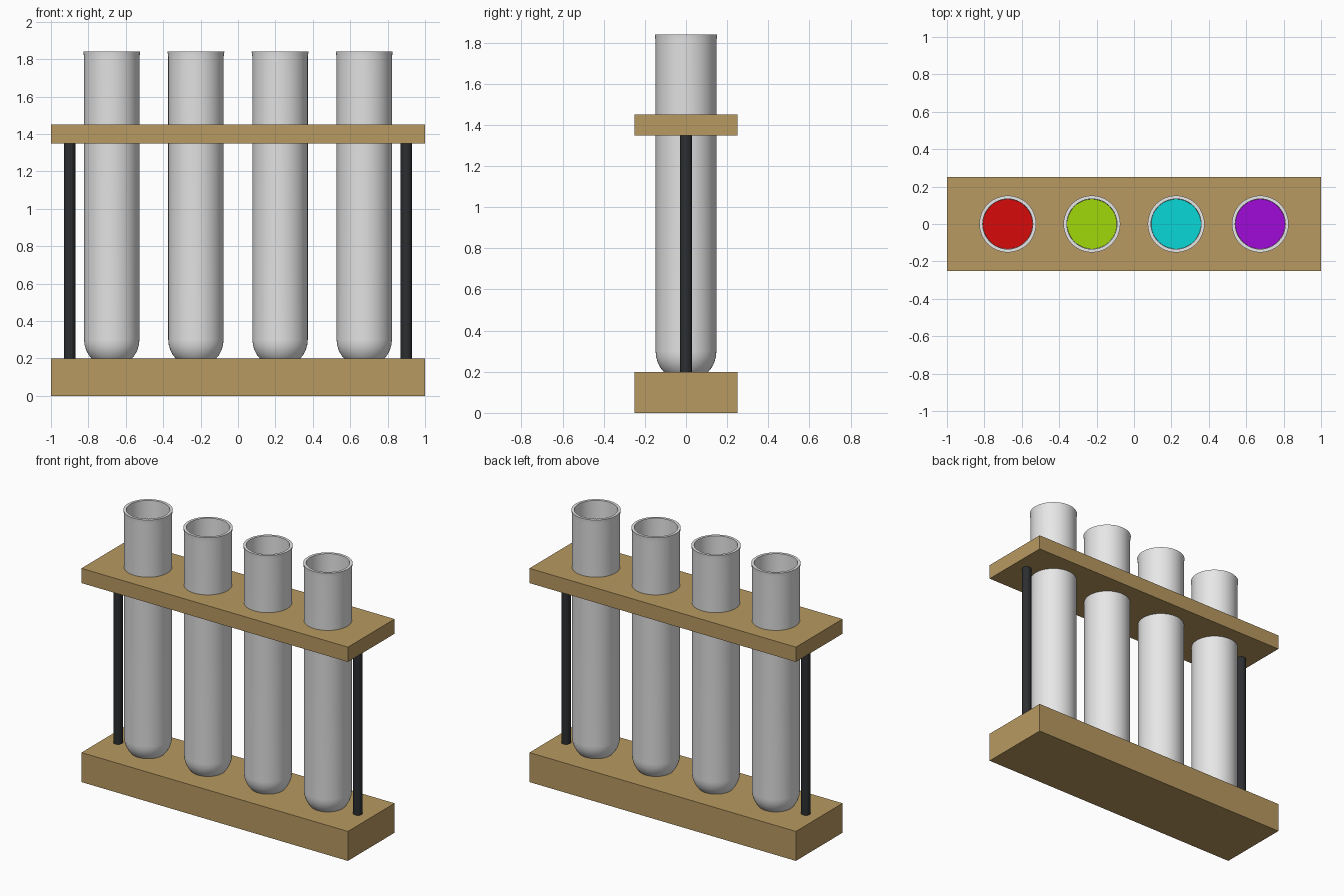
import bpy
import bmesh
from math import cos, sin, pi

cube = bpy.data.objects.get("Cube")
if cube:
    bpy.data.objects.remove(cube, do_unlink=True)


def material(name, r, g, b):
    mat = bpy.data.materials.new(name)
    mat.use_nodes = True
    mat.diffuse_color = (r, g, b, 1)
    mat.node_tree.nodes["Principled BSDF"].inputs["Base Color"].default_value = (r, g, b, 1)
    return mat


WOOD = material("wood", 0.48, 0.32, 0.12)
GLASS = material("pale glass", 0.8, 0.8, 0.8)
BLACK = material("black metal", 0.025, 0.027, 0.03)
LIQUIDS = [
    material("red liquid", 0.68, 0.003, 0.003),
    material("lime liquid", 0.35, 0.68, 0.003),
    material("cyan liquid", 0.003, 0.68, 0.68),
    material("purple liquid", 0.35, 0.003, 0.68),
]

TUBE_X = [-0.675, -0.225, 0.225, 0.675]
OUTER, INNER = 0.148, 0.134
CAP_Z, RIM_Z, LIQUID_Z = 0.3, 1.84, 1.1


def finish(obj, name, mat):
    obj.name = name
    obj.data.materials.clear()
    obj.data.materials.append(mat)
    return obj


def board(name, bottom, top):
    bpy.ops.mesh.primitive_cube_add(size=1, location=(0, 0, (bottom + top) / 2))
    obj = bpy.context.object
    obj.scale = (2, 0.5, top - bottom)
    bpy.ops.object.transform_apply(location=False, rotation=False, scale=True)
    return finish(obj, name, WOOD)


def rounded_bottom(radius, steps=8):
    """Quarter circle from the axis up to the straight wall."""
    return [(radius * sin(a), CAP_Z - radius * cos(a))
            for a in (i * pi / 2 / steps for i in range(steps + 1))]


def lathe(name, profile, x, mat, sides=48):
    """Spin an (r, z) profile about the vertical axis."""
    bm = bmesh.new()
    verts = [bm.verts.new((r, 0, z)) for r, z in profile]
    edges = [bm.edges.new(pair) for pair in zip(verts, verts[1:])]
    bmesh.ops.spin(bm, geom=verts + edges, cent=(0, 0, 0), axis=(0, 0, 1),
                   angle=2 * pi, steps=sides, use_merge=True)
    bmesh.ops.remove_doubles(bm, verts=bm.verts, dist=0.0001)
    bmesh.ops.recalc_face_normals(bm, faces=bm.faces)
    mesh = bpy.data.meshes.new(name)
    bm.to_mesh(mesh)
    bm.free()
    obj = bpy.data.objects.new(name, mesh)
    obj.location.x = x
    bpy.context.collection.objects.link(obj)
    bpy.ops.object.select_all(action="DESELECT")
    obj.select_set(True)
    bpy.context.view_layer.objects.active = obj
    bpy.ops.object.shade_smooth_by_angle()
    return finish(obj, name, mat)


# Wooden base and the upper rack with a hole for each tube
board("base", 0, 0.2)
rack = board("upper_rack", 1.35, 1.45)
for i, x in enumerate(TUBE_X):
    bpy.ops.mesh.primitive_cylinder_add(vertices=48, radius=OUTER, depth=0.4,
                                        location=(x, 0, 1.4))
    cutter = finish(bpy.context.object, f"hole_cutter_{i + 1}", WOOD)
    cutter.hide_render = True
    cutter.hide_set(True)
    cutter.display_type = "WIRE"
    hole = rack.modifiers.new(f"hole_{i + 1}", "BOOLEAN")
    hole.operation = "DIFFERENCE"
    hole.solver = "EXACT"
    hole.object = cutter
    bpy.context.view_layer.objects.active = rack
    bpy.ops.object.modifier_apply(modifier=hole.name)
    bpy.data.objects.remove(cutter, do_unlink=True)

# Support rods at both ends
for side, x in (("right", -0.9), ("left", 0.9)):
    bpy.ops.mesh.primitive_cylinder_add(vertices=16, radius=0.03, depth=1.15,
                                        location=(x, 0, 0.775))
    finish(bpy.context.object, f"{side}_rod", BLACK)

# Hollow tubes with a slightly flared rim, each holding a coloured liquid
outside = rounded_bottom(OUTER) + [(OUTER, RIM_Z - 0.03), (OUTER + 0.004, RIM_Z)]
inside = rounded_bottom(INNER) + [(INNER, RIM_Z)]
fill = rounded_bottom(INNER - 0.001) + [(INNER - 0.001, LIQUID_Z), (0, LIQUID_Z)]
for i, (x, colour) in enumerate(zip(TUBE_X, LIQUIDS)):
    lathe(f"tube_{i + 1}", outside + inside[::-1], x, GLASS)
    lathe(f"liquid_{i + 1}", fill, x, colour)
